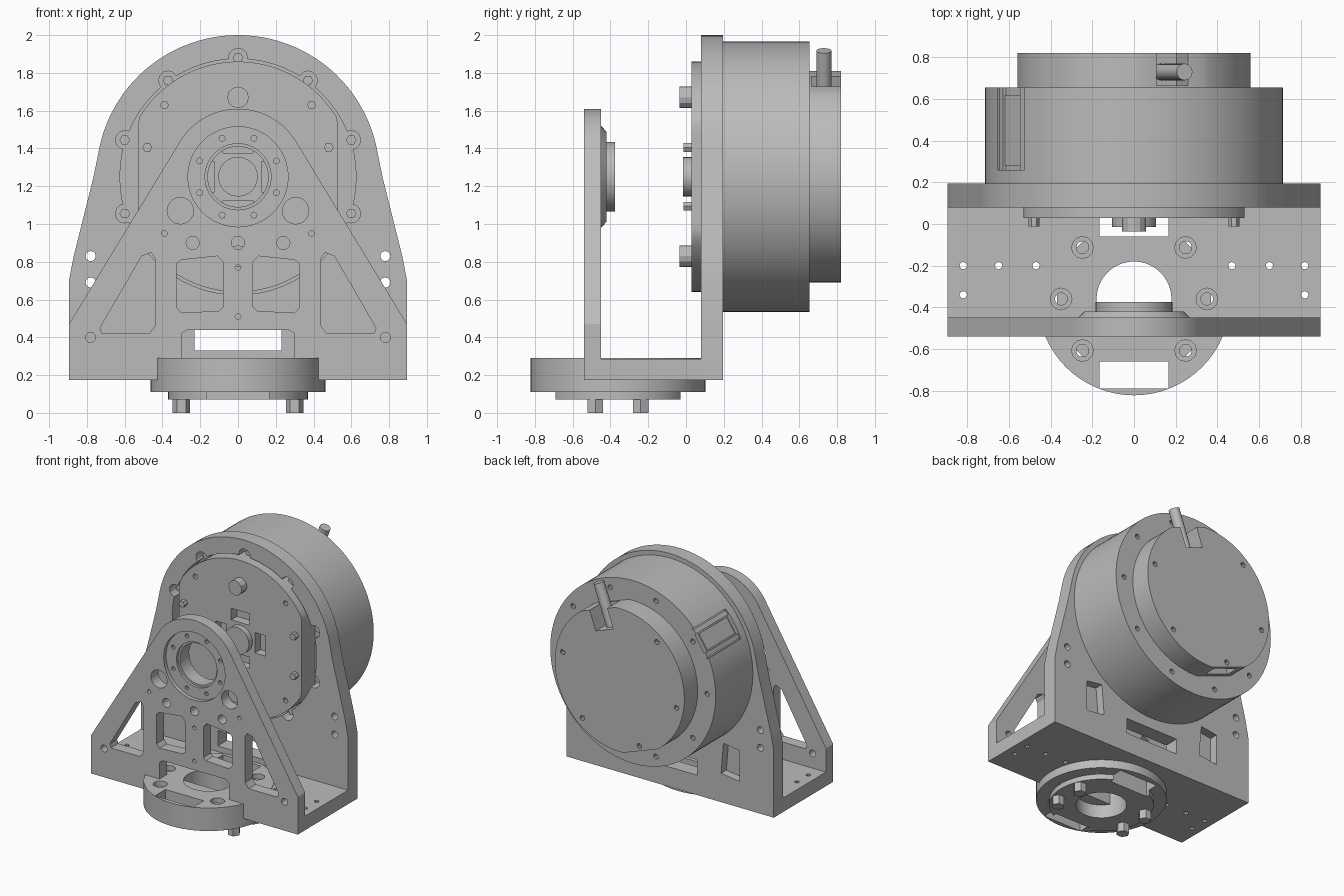
import bpy, bmesh
from math import sin, cos, radians

cube = bpy.data.objects.get("Cube")
if cube:
    bpy.data.objects.remove(cube)

grey = bpy.data.materials.new("machined_grey")
grey.use_nodes = True
grey.diffuse_color = (0.5, 0.5, 0.5, 1)
grey.node_tree.nodes["Principled BSDF"].inputs["Base Color"].default_value = (0.5, 0.5, 0.5, 1)

AX = 1.25      # height of the motor axis
TC = -0.36     # y of the turntable centre
parts = []


def arc(cx, cy, r, a0, a1, n):
    return [(cx + r * cos(radians(a0 + (a1 - a0) * i / n)),
             cy + r * sin(radians(a0 + (a1 - a0) * i / n))) for i in range(n + 1)]


def circle(cx, cy, r, n=16):
    return arc(cx, cy, r, 0, 360, n)[:-1]


def rect(x0, x1, y0, y1):
    return [(x0, y0), (x1, y0), (x1, y1), (x0, y1)]


def flip(pts):
    return [(-x, y) for x, y in pts]


def ring(r, n, start=0, cx=0, cy=AX):
    """Points evenly spaced on a bolt circle."""
    return arc(cx, cy, r, start, start + 360, n)[:-1]


def slab(angle, r0, r1, half):
    """Rectangle lying along a radius of the motor axis."""
    c, s = cos(radians(angle)), sin(radians(angle))
    return [(r * c - t * s, AX + r * s + t * c)
            for r, t in ((r0, -half), (r1, -half), (r1, half), (r0, half))]


def prism(name, shapes, axis="y", joined=True):
    """Extrude (outline, start, end[, end scale]) shapes along one axis."""
    bm = bmesh.new()
    for pts, a, b, *scale in shapes:
        k = scale[0] if scale else 1
        mx = sum(p[0] for p in pts) / len(pts)
        my = sum(p[1] for p in pts) / len(pts)
        far = [(mx + (u - mx) * k, my + (v - my) * k) for u, v in pts]
        put = (lambda u, v, w: (u, w, v)) if axis == "y" else (lambda u, v, w: (u, v, w))
        lo = [bm.verts.new(put(u, v, a)) for u, v in pts]
        hi = [bm.verts.new(put(u, v, b)) for u, v in far]
        bm.faces.new(lo)
        bm.faces.new(hi)
        for i in range(len(pts)):
            j = (i + 1) % len(pts)
            bm.faces.new((lo[i], lo[j], hi[j], hi[i]))
    bmesh.ops.recalc_face_normals(bm, faces=bm.faces)
    me = bpy.data.meshes.new(name)
    bm.to_mesh(me)
    bm.free()
    me.materials.append(grey)
    ob = bpy.data.objects.new(name, me)
    bpy.context.scene.collection.objects.link(ob)
    if joined:
        parts.append(ob)
    return ob


def cut(ob, shapes, axis="y"):
    """Subtract the extruded shapes and bake the result."""
    tool = prism("cutter", shapes, axis, joined=False)
    tool.hide_render = True
    mod = ob.modifiers.new("cut", "BOOLEAN")
    mod.operation, mod.solver, mod.object = "DIFFERENCE", "EXACT", tool
    mod.use_self = True
    bpy.context.view_layer.update()
    baked = bpy.data.meshes.new_from_object(
        ob.evaluated_get(bpy.context.evaluated_depsgraph_get()))
    ob.modifiers.clear()
    ob.data = baked
    bpy.data.objects.remove(tool)


def holes(centres, r, a, b, n=12):
    return [(circle(x, y, r, n), a, b) for x, y in centres]


def both(centres):
    return centres + flip(centres)


# Rear plate with the round gearbox opening, screw ears, slot and pockets
rear = prism("rear_plate", [([(0.895, 0.175), (0.895, 0.7), (0.87, 0.83), (0.765, 1.25)]
                             + arc(0, AX, 0.75, 9, 171, 48)
                             + [(-0.765, 1.25), (-0.87, 0.83), (-0.895, 0.7), (-0.895, 0.175)],
                             0.08, 0.195)])
ears = ring(0.63, 10, 18)
cut(rear, [(circle(0, AX, 0.625, 64), 0, 0.3)] + holes(ears, 0.05, 0, 0.3))
pocket = [(0.44, 0.4), (0.6, 0.38), (0.6, 0.62), (0.46, 0.64)]
cut(rear, [(rect(-0.23, 0.23, 0.33, 0.45), 0, 0.3),
           (pocket, 0.13, 0.3), (flip(pocket), 0.13, 0.3)]
    + holes(both([(0.78, 0.83), (0.78, 0.69), (0.75, 0.23)]), 0.027, 0, 0.3))
prism("ear_screws", holes(ears, 0.028, 0.13, 0.2, 6))

# Front plate with bearing bore, lightening windows and screw holes
front = prism("front_plate", [([(0.895, 0.175), (0.895, 0.47)]
                               + arc(0, AX, 0.36, 32, 148, 32)
                               + [(-0.895, 0.47), (-0.895, 0.175)], -0.54, -0.45)])
outer = [(0.72, 0.42), (0.73, 0.45), (0.51, 0.83), (0.46, 0.85), (0.44, 0.82), (0.44, 0.46), (0.47, 0.42)]
inner = [(0.1, 0.54), (0.3, 0.53), (0.325, 0.56), (0.325, 0.79), (0.3, 0.81), (0.11, 0.83), (0.08, 0.8), (0.08, 0.56)]
windows = [outer, flip(outer), inner, flip(inner), circle(0, AX, 0.265, 48),
           [(-0.3, 0.285), (0.3, 0.285), (0.3, 0.42), (0.27, 0.44), (-0.27, 0.44), (-0.3, 0.42)]]
cut(front, [(w, -0.6, -0.4) for w in windows]
    + holes(both([(0.305, 1.07)]), 0.07, -0.6, -0.4, 20)
    + holes(both([(0.24, 0.9)]) + [(0, 0.9)], 0.035, -0.6, -0.4)
    + holes(both([(0.78, 0.4), (0.75, 0.23)]), 0.027, -0.6, -0.4)
    + holes(both([(0.39, 0.95)]) + [(0, 0.77), (0, 0.51)], 0.015, -0.6, -0.4))

# Bearing holder in the front plate
bearing = prism("bearing_flange", [(circle(0, AX, 0.265, 48), -0.51, -0.45),
                                   (circle(0, AX, 0.27, 48), -0.45, -0.42, 0.88)])
cut(bearing, [(circle(0, AX, 0.175, 40), -0.6, -0.3)]
    + holes(ring(0.22, 8, 22.5), 0.016, -0.6, -0.47, 8))
sleeve = prism("bearing_sleeve", [(circle(0, AX, 0.185, 40), -0.49, -0.375)])
cut(sleeve, [(circle(0, AX, 0.16, 40), -0.6, -0.3)])

# Base plate and the turntable below it
base = prism("base_plate", [(rect(-0.895, 0.895, -0.54, 0.195), 0.175, 0.285)], "z")
mounts = ring(0.35, 4, 45, 0, TC) + both([(0.35, TC)])
bore = [(circle(0, TC, 0.18, 40), -0.1, 0.5)]
slots = [(rect(-0.165, 0.165, -0.79, -0.66), -0.1, 0.5),
         (rect(-0.165, 0.165, -0.06, 0.05), -0.1, 0.5)]
cut(base, bore + slots[1:] + holes(mounts, 0.03, -0.1, 0.5) + holes(mounts, 0.052, 0.24, 0.5)
    + holes([(0, -0.1)], 0.05, 0.22, 0.5)
    + holes(both([(0.47, -0.2), (0.65, -0.2), (0.82, -0.2), (0.82, -0.34)]), 0.018, -0.1, 0.5, 8), "z")
table = prism("turntable", [(circle(0, TC, 0.4625, 64), 0.11, 0.29)], "z")
lower = prism("turntable_lower_ring", [(circle(0, TC, 0.37, 64), 0.07, 0.11)], "z")
cut(table, bore + slots + holes(mounts, 0.03, -0.1, 0.5) + holes(mounts, 0.052, 0.25, 0.5), "z")
cut(lower, bore + slots, "z")
feet = [(x, TC + y) for x in (-0.3, 0.3) for y in (-0.12, 0.12)]
prism("turntable_bolts", holes(feet, 0.047, 0, 0.08, 6), "z")

# Flat-sided gearbox face with slots around the output shaft
face_half = [(x, z) for x, z in circle(0, AX, 0.61, 80)]
face = prism("gearbox_face", [([(max(-0.53, min(0.53, x)), z) for x, z in face_half], 0.03, 0.2)])
cut(face, [(slab(a, 0.125, 0.215, 0.08), -0.1, 0.1) for a in (0, 90, 180, 270)]
    + holes(both([(0.39, 1.63), (0.39, 0.87)]), 0.02, -0.1, 0.08, 8))
prism("output_shaft", [(circle(0, AX, 0.105, 24), -0.015, 0.1)])
prism("stop_pins", holes([(0, AX + 0.42), (0, AX - 0.42)], 0.057, -0.035, 0.05, 12))
prism("face_screws", holes(both([(0.48, 1.405), (0.48, 1.095)]), 0.026, -0.012, 0.05, 6))

# Motor housing with a recessed side cover
motor = prism("motor_housing", [(circle(0, AX, 0.715, 96), 0.195, 0.655)])
cut(motor, [(slab(147, 0.685, 0.8, 0.12), 0.26, 0.7)]
    + holes(ring(0.64, 10, 0), 0.02, 0.6, 0.7, 10))
cover = prism("side_cover", [(slab(147, 0.67, 0.695, 0.065), 0.28, 0.62)])
prism("side_cover_rails", [(slab(147 + s * 7.6, 0.67, 0.705, 0.018), 0.26, 0.655) for s in (-1, 1)])

# Rear cap: two flats, cable notch and connector pocket, all tilted together
TILT = 70
cap = prism("rear_cap", [(circle(0, AX, 0.56, 80), 0.655, 0.82)])
cut(cap, [(slab(TILT, 0.537, 0.7, 0.5), 0.6, 0.9), (slab(TILT + 180, 0.537, 0.7, 0.5), 0.6, 0.9)])
cut(cap, [(slab(TILT, 0.38, 0.7, 0.08), 0.665, 0.9), (slab(TILT + 180, 0.48, 0.7, 0.11), 0.69, 0.79)]
    + holes(ring(0.5, 6, 10), 0.02, 0.78, 0.9, 10))

# Cable stub leaving the notch
bpy.ops.mesh.primitive_cylinder_add(vertices=24, radius=0.04, depth=0.36,
                                    location=(0.53 * cos(radians(TILT)), 0.73, AX + 0.53 * sin(radians(TILT))),
                                    rotation=(0, radians(90 - TILT), 0))
cable = bpy.context.object
cable.name = "cable_stub"
cable.data.materials.append(grey)
parts.append(cable)

# Smooth curved walls while keeping edges crisp
bpy.ops.object.select_all(action="DESELECT")
for ob in parts:
    ob.select_set(True)
bpy.context.view_layer.objects.active = cable
bpy.ops.object.shade_smooth_by_angle(angle=radians(25))
